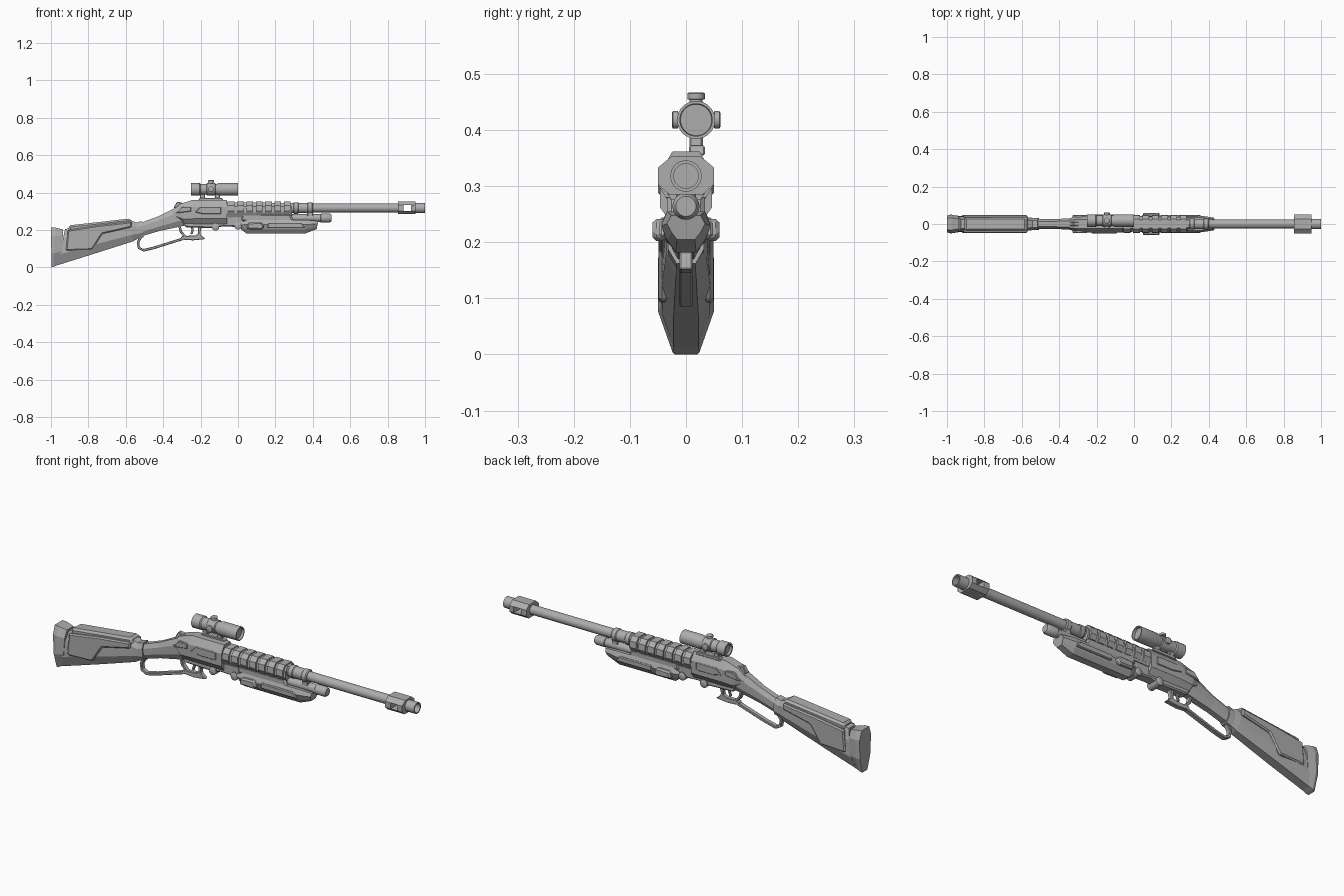
import bpy, bmesh, math
from mathutils import Vector, Matrix

cube = bpy.data.objects.get("Cube")
if cube:
    bpy.data.objects.remove(cube)

grey = bpy.data.materials.new("plain grey")
grey.use_nodes = True
GREY = (0.42, 0.42, 0.42, 1)
grey.diffuse_color = GREY
grey.node_tree.nodes["Principled BSDF"].inputs["Base Color"].default_value = GREY


def finish(name, bm, bevel=0, smooth=False):
    bmesh.ops.recalc_face_normals(bm, faces=bm.faces)
    mesh = bpy.data.meshes.new(name)
    bm.to_mesh(mesh)
    bm.free()
    mesh.materials.append(grey)
    ob = bpy.data.objects.new(name, mesh)
    bpy.context.collection.objects.link(ob)
    if bevel:
        mod = ob.modifiers.new("bevel", "BEVEL")
        mod.width, mod.segments, mod.limit_method = bevel, 1, "ANGLE"
    if smooth:
        bpy.ops.object.select_all(action="DESELECT")
        ob.select_set(True)
        bpy.context.view_layer.objects.active = ob
        bpy.ops.object.shade_smooth_by_angle(angle=math.radians(35))
    return ob


def skin(bm, rings, capped=True):
    """Bridge rings of equal length; closed like a ring when not capped."""
    rows = [[bm.verts.new(p) for p in r] for r in rings]
    n = len(rows[0])
    pairs = list(zip(rows, rows[1:])) + ([] if capped else [(rows[-1], rows[0])])
    for a, b in pairs:
        for i in range(n):
            bm.faces.new((a[i], a[(i + 1) % n], b[(i + 1) % n], b[i]))
    if capped:
        bm.faces.new(rows[0])
        bm.faces.new(rows[-1])


def prism(name, pts, y0, y1, bevel=0):
    """Side outline in x, z pushed through the depth."""
    bm = bmesh.new()
    skin(bm, [[(x, y, z) for x, z in pts] for y in (y0, y1)])
    return finish(name, bm, bevel)


def lathe(name, prof, centre, axis="X", sides=24, closed=False):
    """Turn (along, radius) points around an axis."""
    bm = bmesh.new()
    rings = []
    for s, r in prof:
        ring = []
        for i in range(sides):
            a = math.tau * (i + 0.5) / sides
            u, v = r * math.cos(a), r * math.sin(a)
            p = {"X": (s, u, v), "Y": (u, s, v), "Z": (u, v, s)}[axis]
            ring.append(Vector(centre) + Vector(p))
        rings.append(ring)
    skin(bm, rings, not closed)
    return finish(name, bm, smooth=sides > 10)


def loft(name, sections, levels=(0, .3, .72, 1)):
    """Sections: bottom (x, z), top (x, z), half widths from bottom to top."""
    bm = bmesh.new()
    rings = []
    for bot, top, widths in sections:
        b, t = Vector((bot[0], 0, bot[1])), Vector((top[0], 0, top[1]))
        side = [(b.lerp(t, k), w) for k, w in zip(levels, widths)]
        rings.append([p + Vector((0, w, 0)) for p, w in side] +
                     [p - Vector((0, w, 0)) for p, w in reversed(side)])
    skin(bm, rings)
    return finish(name, bm)


def sweep(name, path, thick, half):
    """Flat strap along an x, z path."""
    bm = bmesh.new()
    rings = []
    for i, p in enumerate(path):
        a, b = Vector(path[max(i - 1, 0)]), Vector(path[min(i + 1, len(path) - 1)])
        d = (b - a).normalized()
        nx, nz = -d.y * thick / 2, d.x * thick / 2
        rings.append([(p[0] + s * nx, y, p[1] + s * nz)
                      for s, y in ((1, half), (1, -half), (-1, -half), (-1, half))])
    skin(bm, rings)
    return finish(name, bm, thick * .2)


def both(name, pts, y0, y1, bevel=0):
    for label, s in (("left", 1), ("right", -1)):
        prism(label + "_" + name, pts, s * y0, s * y1, bevel)


# Shoulder stock, cheek panels and butt pad
loft("stock", [((-.965, .012), (-.925, .205), (.022, .042, .04, .025)),
               ((-.78, .07), (-.78, .235), (.022, .044, .04, .024)),
               ((-.56, .14), (-.58, .255), (.018, .036, .036, .022)),
               ((-.525, .16), (-.53, .235), (.016, .03, .03, .018))])
both("cheek_panel", [(-.91, .2), (-.92, .09), (-.78, .095), (-.725, .18),
                     (-.57, .215), (-.57, .245), (-.75, .225)], .03, .049, .006)
prism("comb", [(-.905, .19), (-.905, .225), (-.575, .262), (-.56, .23)], -.036, .036, .01)
loft("butt_pad", [((-.997, 0), (-1, .215), (.02, .042, .045, .03)),
                  ((-.985, .004), (-.975, .213), (.024, .05, .05, .032)),
                  ((-.945, .022), (-.935, .203), (.02, .044, .042, .026))],
     (0, .35, .8, 1))

# Grip wrist
loft("wrist", [((-.54, .16), (-.54, .232), (.014, .026, .026, .014)),
               ((-.42, .195), (-.43, .272), (.014, .026, .026, .014)),
               ((-.28, .225), (-.33, .322), (.016, .032, .032, .018))])
loft("wrist_collar", [((-.535, .153), (-.545, .24), (.017, .032, .032, .018)),
                      ((-.505, .162), (-.515, .248), (.017, .032, .032, .018))])

# Receiver with ejection panels and hammer
loft("receiver", [((-.325, .265), (-.355, .30), (.02, .03, .03, .02)),
                  ((-.285, .23), (-.31, .34), (.022, .043, .043, .024)),
                  ((-.22, .228), (-.24, .362), (.022, .046, .046, .024)),
                  ((-.06, .228), (-.06, .362), (.022, .046, .046, .024))],
     (0, .25, .72, 1))
both("ejection_panel", [(-.23, .295), (-.2, .325), (-.09, .325), (-.09, .285), (-.18, .285)],
     .04, .05, .003)
both("rear_panel", [(-.33, .29), (-.3, .325), (-.25, .325), (-.25, .3)], .03, .048, .003)
prism("hammer", [(-.345, .32), (-.325, .352), (-.295, .345), (-.3, .31)], -.012, .012, .003)
prism("lower_frame", [(-.3, .24), (-.28, .215), (-.13, .21), (-.08, .22), (.03, .215),
                      (.06, .29), (-.1, .29)], -.026, .026, .006)

# Finger lever, trigger guard and trigger
sweep("lever_loop", [(-.515, .17), (-.535, .135), (-.53, .105), (-.505, .092),
                     (-.45, .105), (-.37, .13), (-.29, .155)], .014, .012)
sweep("trigger_guard", [(-.315, .23), (-.305, .19), (-.28, .163), (-.235, .16),
                        (-.21, .175), (-.2, .22)], .013, .012)
prism("lever_spur", [(-.3, .168), (-.31, .15), (-.24, .145), (-.175, .152),
                     (-.2, .175), (-.2, .225), (-.215, .225), (-.215, .172)], -.012, .012, .003)
sweep("trigger", [(-.25, .225), (-.242, .2), (-.25, .178)], .012, .006)

# Cross pins under the frame
for x, z in ((-.12, .217), (0, .222)):
    lathe("cross_pin", [(-.036, .014), (-.032, .02), (.032, .02), (.036, .014)],
          (x, 0, z), "Y", 16)

# Barrel and muzzle brake
lathe("barrel", [(-.06, .028), (.38, .028), (.385, .0235), (.87, .0235)], (0, 0, .318))
for x in (.295, .37):
    lathe("barrel_ring", [(x, .027), (x + .005, .031), (x + .025, .031), (x + .03, .027)],
          (0, 0, .318))
lathe("muzzle", [(.94, .028), (1, .028), (1, .022), (.94, .022)], (0, 0, .318), closed=True)


def brake_block(name, x0, x1, z0, z1, w0, w1):
    prof = [(z0, w0), (z1, w1)]
    bm = bmesh.new()
    skin(bm, [[(x, s * w, z) for (z, w), s in zip(prof + prof[::-1], (1, 1, -1, -1))]
              for x in (x0, x1)])
    finish(name, bm)


brake_block("brake_roof", .855, .95, .333, .353, .05, .026)
brake_block("brake_floor", .855, .95, .285, .303, .03, .05)
brake_block("brake_rear", .855, .885, .303, .333, .05, .05)
brake_block("brake_front", .925, .95, .303, .333, .05, .05)

# Ribbed heat shield over the barrel
loft("heat_shield", [((-.06, .268), (-.06, .348), (.03, .042, .04, .022)),
                     ((.29, .275), (.29, .345), (.026, .038, .036, .02))])
for i in range(7):
    x = -.055 + i * .05
    loft("shield_rib", [((x, .28), (x, .352), (.036, .049, .046, .026)),
                        ((x + .036, .28), (x + .036, .352), (.036, .049, .046, .026))])

# Magazine tube and its band
lathe("magazine_tube", [(-.05, .021), (.44, .021), (.443, .024), (.49, .024), (.5, .018)],
      (0, 0, .264))
prism("tube_band", [(.37, .25), (.37, .325), (.4, .325), (.4, .25)], -.018, .018, .003)
prism("tube_saddle", [(.02, .245), (.02, .285), (.28, .285), (.3, .245)], -.034, .034, .008)

# Sliding fore grip
loft("fore_grip", [((.015, .205), (.015, .24), (.016, .026, .034, .03)),
                   ((.045, .182), (.05, .255), (.018, .036, .046, .034)),
                   ((.36, .182), (.36, .255), (.018, .034, .044, .034)),
                   ((.42, .205), (.43, .248), (.016, .026, .034, .026))], (0, .3, .65, 1))
both("grip_wing", [(.045, .205), (.055, .24), (.125, .242), (.14, .22), (.13, .202)],
     .035, .06, .007)
both("grip_panel", [(.16, .21), (.16, .238), (.34, .238), (.36, .21)], .035, .048, .004)

# Telescopic sight with mount and turrets
SY, SZ = .018, .418
lathe("scope_tube", [(-.25, .026), (-.25, .034), (-.205, .034), (-.2, .029), (-.115, .029),
                     (-.1, .034), (0, .034), (0, .029), (-.012, .028), (-.238, .025)],
      (0, SY, SZ), closed=True)
for x in (-.236, -.014):
    lathe("scope_lens", [(x - .002, .03), (x + .002, .03)], (0, SY, SZ))
lathe("scope_collar", [(-.17, .028), (-.166, .033), (-.124, .033), (-.12, .028)], (0, SY, SZ))
knob = [(.02, .012), (.036, .012), (.037, .016), (.047, .016), (.049, .013)]
lathe("top_turret", knob, (-.145, SY, SZ), "Z", 16)
for label, s in (("left", 1), ("right", -1)):
    lathe(label + "_turret", [(s * d * .88, r) for d, r in knob], (-.145, SY, SZ), "Y", 16)
prism("scope_rail", [(-.215, .355), (-.205, .372), (-.085, .372), (-.075, .355)],
      .005, .034, .003)
for x in (-.19, -.11):
    prism("scope_foot", [(x - .015, .368), (x - .012, .392), (x + .012, .392), (x + .015, .368)],
          .006, .03, .003)
